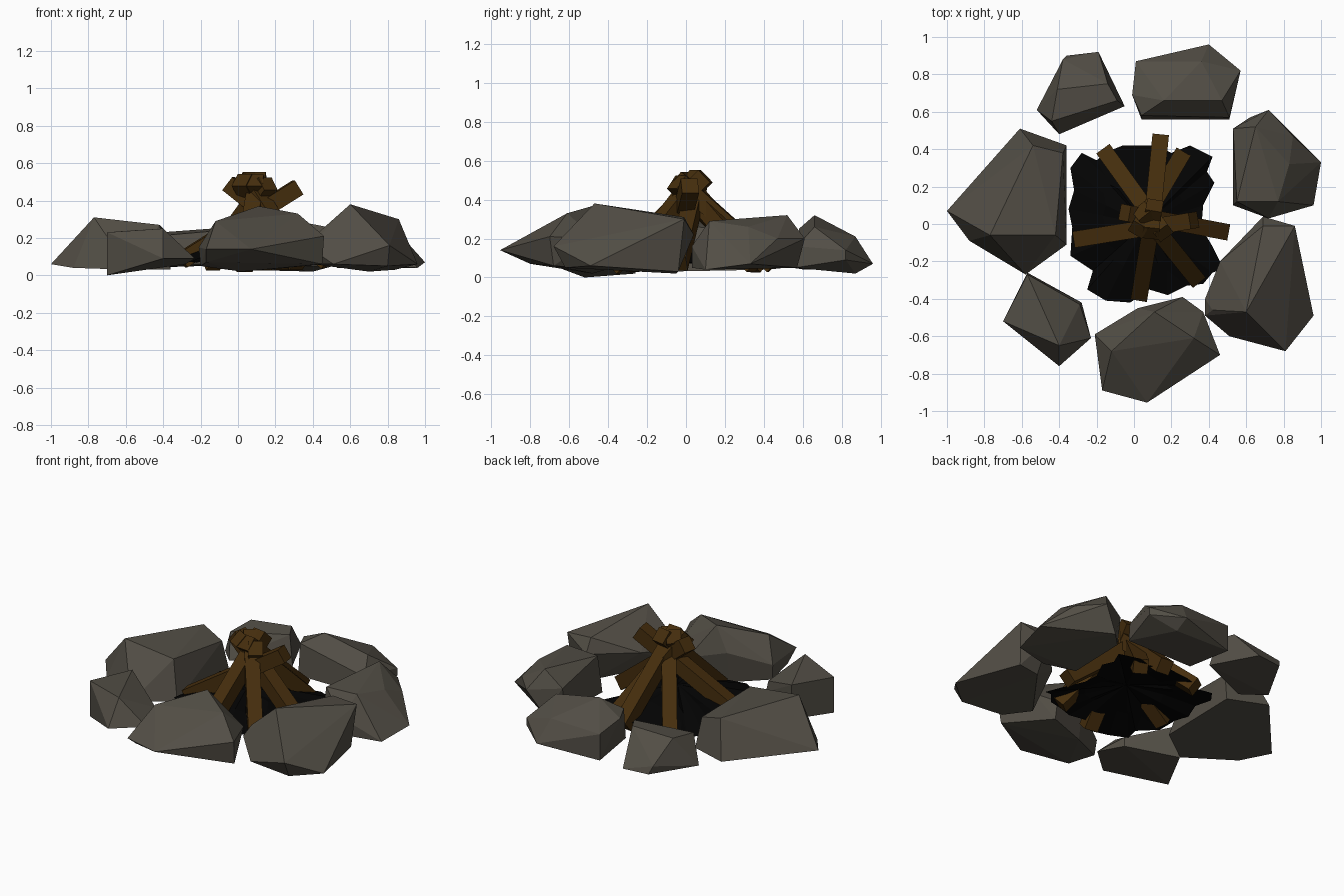
import bpy, bmesh
from mathutils import Vector


def material(name, rgb):
    m = bpy.data.materials.new(name)
    m.diffuse_color = (*rgb, 1)
    return m


STONE = material("stone", (0.085, 0.076, 0.06))
WOOD = material("wood", (0.06, 0.027, 0.004))
SOOT = material("soot", (0.001, 0.001, 0.001))


def finish(bm, name, mat):
    bmesh.ops.recalc_face_normals(bm, faces=bm.faces)
    me = bpy.data.meshes.new(name)
    bm.to_mesh(me)
    bm.free()
    me.materials.append(mat)
    ob = bpy.data.objects.new(name, me)
    bpy.context.collection.objects.link(ob)
    return ob


def rock(name, *corners):
    """Faceted stone: convex hull of its corners."""
    bm = bmesh.new()
    for c in corners:
        bm.verts.new(c)
    bmesh.ops.convex_hull(bm, input=bm.verts)
    loose = [v for v in bm.verts if not v.link_faces]
    bmesh.ops.delete(bm, geom=loose, context='VERTS')
    bmesh.ops.dissolve_limit(bm, angle_limit=0.09, verts=bm.verts, edges=bm.edges)
    finish(bm, name, STONE)


# Ring of stones: low corners first, then the upper ones
rock("stone_back_left",
     (-.36, .90, .05), (-.19, .92, .05), (-.05, .63, .06), (-.40, .48, .06), (-.52, .61, .04),
     (-.41, .72, .23), (-.14, .75, .25), (-.09, .66, .24), (-.44, .55, .21), (-.38, .88, .10))
rock("stone_back",
     (.01, .87, .03), (.40, .87, .02), (.51, .56, .05), (.04, .56, .05), (.57, .82, .09), (.40, .96, .07),
     (-.01, .69, .24), (.16, .66, .32), (.04, .58, .25), (.47, .66, .26), (.36, .87, .21), (.01, .87, .20),
     (.57, .82, .14), (.51, .57, .16))
rock("stone_right_back",
     (.53, .48, .05), (.62, .57, .05), (1.0, .33, .07), (.96, .10, .04), (.72, .03, .05), (.53, .10, .04),
     (.53, .51, .22), (.72, .61, .20), (.85, .47, .20), (.72, .03, .16),
     (.55, .12, .28), (.65, .52, .32), (.77, .12, .29), (.83, .32, .26))
rock("stone_right_front",
     (.70, -.05, .02), (.84, -.04, .03), (.96, -.49, .06), (.80, -.62, .05), (.51, -.60, .06), (.40, -.45, .06),
     (.69, .04, .22), (.86, -.01, .30), (.81, -.68, .16), (.38, -.49, .15), (.38, -.40, .17),
     (.60, -.47, .38), (.69, -.01, .31), (.42, -.46, .22), (.46, -.20, .20))
rock("stone_front",
     (-.20, -.60, .05), (-.17, -.80, .07), (.45, -.68, .06), (.02, -.48, .02), (.26, -.41, .04),
     (-.21, -.59, .15), (.02, -.45, .22), (.26, -.39, .15), (.37, -.47, .20), (.46, -.70, .21),
     (.07, -.955, .14), (-.17, -.89, .14), (.11, -.47, .37), (.32, -.61, .33), (-.12, -.68, .29))
rock("stone_left_front",
     (-.70, -.52, 0), (-.57, -.26, .02), (-.28, -.42, .06), (-.23, -.61, .09), (-.40, -.76, .09),
     (-.70, -.52, .23), (-.40, -.65, .25), (-.29, -.43, .13), (-.57, -.27, .24))
rock("stone_left",
     (-.88, -.09, .04), (-.58, -.27, .03), (-.36, -.11, .03), (-.36, .42, .04), (-.61, .51, .05),
     (-1.0, .07, .06), (-.77, -.06, .31), (-.54, .42, .28), (-.42, -.06, .27), (-.38, .38, .23))

# Bed of soot: thin crumpled shell, hollow below, with a ragged rim
rim = [(.43, .22), (.39, .28), (.42, .36), (.30, .42), (.20, .38), (.12, .42), (-.06, .42), (-.16, .38),
       (-.20, .34), (-.28, .38), (-.34, .30), (-.32, .18), (-.35, .08), (-.33, -.02), (-.34, -.17),
       (-.22, -.25), (-.25, -.35), (-.15, -.41), (-.02, -.42), (.08, -.35), (.18, -.38), (.28, -.33),
       (.37, -.32), (.42, -.26), (.48, -.24), (.42, -.12), (.36, -.02), (.37, .10)]
bm = bmesh.new()
c = Vector((.06, 0))
n = len(rim)


def ring(scale, z, wobble):
    return [bm.verts.new((*(c + (Vector(p) - c) * scale), z + wobble * (i % 3 - 1)))
            for i, p in enumerate(rim)]


under, edge, mid = ring(.55, .12, .012), ring(1, .075, .008), ring(.55, .135, .012)
for a, b in ((under, edge), (edge, mid)):
    for i in range(n):
        j = (i + 1) % n
        bm.faces.new((a[i], a[j], b[j], b[i]))
for loop, z in ((mid, .18), (under, .165)):
    hub = bm.verts.new((c.x, c.y, z))
    for i in range(n):
        bm.faces.new((loop[i], loop[(i + 1) % n], hub))
finish(bm, "soot_bed", SOOT)


# Leaning sticks, square in section
def stick(name, a, b, w=.088):
    a, b = Vector(a), Vector(b)
    d = b - a
    side = d.cross(Vector((0, 0, 1))).normalized()
    up = side.cross(d).normalized()
    bm = bmesh.new()
    lo, hi = [[bm.verts.new(p + (side * sx + up * sy) * w / 2)
               for sx, sy in ((-1, -1), (1, -1), (1, 1), (-1, 1))] for p in (a, b)]
    bm.faces.new(lo)
    bm.faces.new(hi)
    for i in range(4):
        j = (i + 1) % 4
        bm.faces.new((lo[i], lo[j], hi[j], hi[i]))
    finish(bm, name, WOOD)


sticks = [((.14, .45, .06), (.09, -.05, .51)), ((-.15, .38, .06), (.16, -.05, .49)),
          ((.25, .36, .06), (.02, -.03, .51)), ((.48, -.04, .07), (-.05, .06, .49)),
          ((.33, -.29, .06), (.04, .07, .52)), ((.03, -.38, .05), (.11, .10, .52)),
          ((-.30, -.08, .08), (.32, .02, .47))]
for k, (a, b) in enumerate(sticks):
    stick(f"stick_{k + 1}", a, b)
